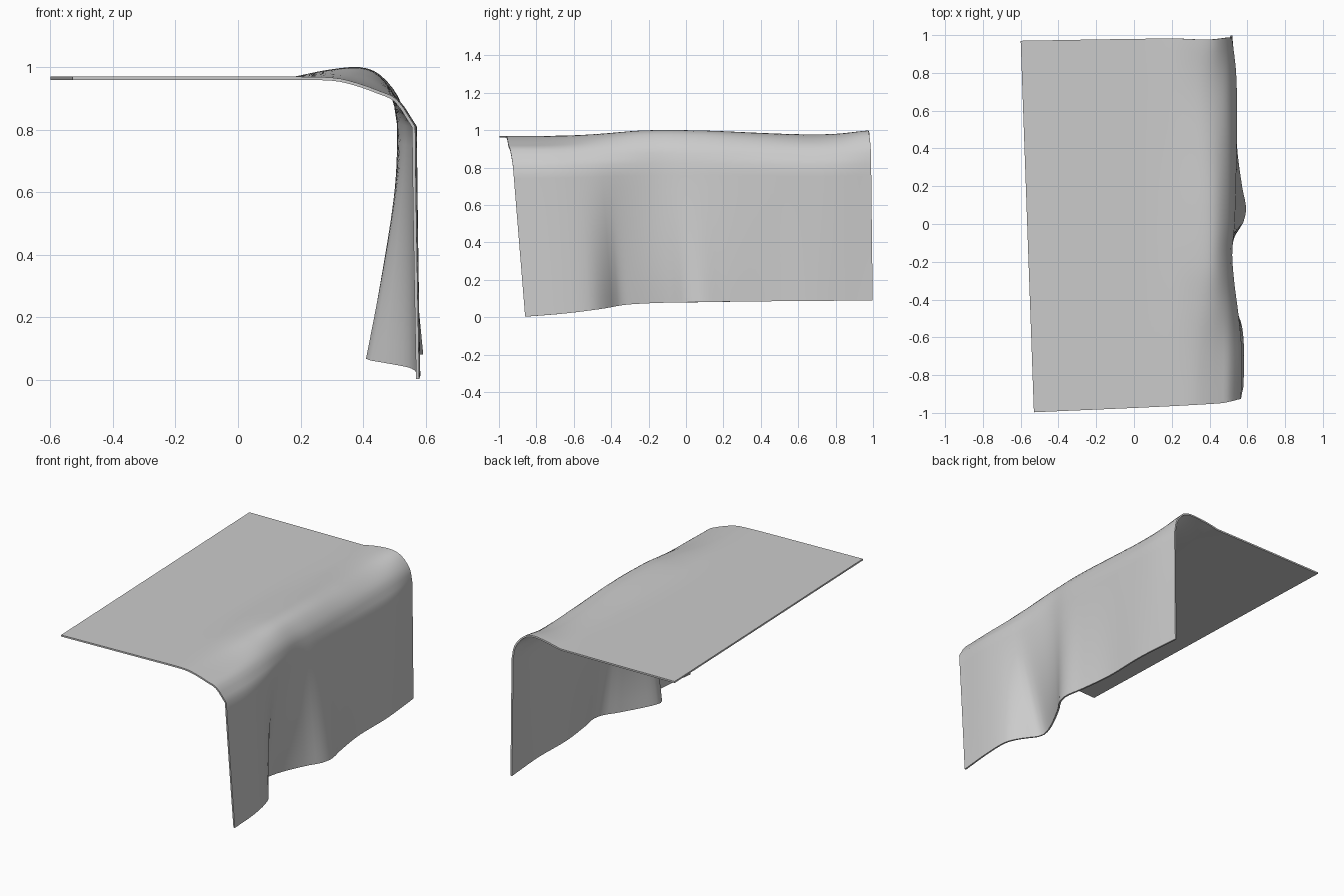
import bpy

if "Cube" in bpy.data.objects:
    bpy.data.objects.remove(bpy.data.objects["Cube"])


def curve(points, t):
    """Smooth (Hermite) interpolation through (t, value) points."""
    n = len(points)
    if t <= points[0][0]:
        return points[0][1]
    if t >= points[-1][0]:
        return points[-1][1]

    def slope(i):
        a, b = points[max(i - 1, 0)], points[min(i + 1, n - 1)]
        return (b[1] - a[1]) / (b[0] - a[0])

    i = max(k for k in range(n - 1) if points[k][0] <= t)
    (t0, a), (t1, b) = points[i], points[i + 1]
    h = t1 - t0
    s = (t - t0) / h
    return (a * (1 + 2 * s) * (1 - s) ** 2 + slope(i) * h * s * (1 - s) ** 2
            + b * s * s * (3 - 2 * s) + slope(i + 1) * h * s * s * (s - 1))


# How the cloth varies along y: ridge lift, drop line x, hem x and hem z
LIFT = [(-0.95, 0), (-0.75, 0.03), (-0.6, 0.18), (-0.4, 0.6), (-0.2, 0.97),
        (0.1, 0.95), (0.4, 0.65), (0.65, 0.42), (0.8, 0.5), (0.97, 0.95)]
DROP_X = [(-0.92, 0.567), (-0.7, 0.572), (-0.5, 0.555), (-0.3, 0.53), (-0.15, 0.52),
          (0, 0.533), (0.3, 0.542), (0.6, 0.545), (0.8, 0.54), (0.99, 0.517)]
HEM_X = [(-0.86, 0.58), (-0.65, 0.582), (-0.5, 0.56), (-0.42, 0.50), (-0.36, 0.43),
         (-0.31, 0.42), (-0.2, 0.46), (-0.05, 0.54), (0.0, 0.575), (0.08, 0.593),
         (0.2, 0.572), (0.42, 0.545), (0.7, 0.545), (1.0, 0.52)]
HEM_Z = [(-0.86, 0.003), (-0.65, 0.02), (-0.45, 0.045), (-0.31, 0.068), (0, 0.08), (1.0, 0.09)]

# Plan outline: front and back y across the width
FRONT_Y = [(-0.6, -1.0), (0.45, -0.95), (0.57, -0.925)]
BACK_Y = [(-0.6, 0.97), (0.2, 0.982), (0.4, 0.976), (0.52, 0.99)]

# Bend profiles: x, z where the cloth is unlifted and fully lifted
FLAT = [(0.18, 0.97), (0.30, 0.967), (0.37, 0.953), (0.45, 0.925), (0.51, 0.895), (0.567, 0.81)]
LIFTED = [(0.18, 0.97), (0.29, 0.992), (0.39, 1.0), (0.455, 0.975), (0.51, 0.905), (0.53, 0.82)]
ROWS, TOP_COLS, BEND_COLS, HANG_COLS = 60, 6, 15, 12


def cloth_row(v):
    y = -0.93 + v * 1.91
    lift, drop_x = curve(LIFT, y), curve(DROP_X, y)
    edge_x = -0.53 - 0.07 * v
    row = []

    def top_point(x, z):
        front, back = curve(FRONT_Y, x), curve(BACK_Y, x)
        row.append((x, front + v * (back - front), z))

    for i in range(TOP_COLS):
        top_point(edge_x + (0.18 - edge_x) * i / TOP_COLS, 0.97)
    bend = []
    for k, (a, b) in enumerate(zip(FLAT, LIFTED)):
        x = a[0] + lift * (b[0] - a[0])
        z = a[1] + lift * (b[1] - a[1])
        shift = drop_x - (0.567 - 0.037 * lift)
        bend.append((x + shift * (k / 5) ** 2, z))
    for i in range(BEND_COLS + 1):
        s = 5 * i / BEND_COLS
        top_point(curve([(k, p[0]) for k, p in enumerate(bend)], s),
                  curve([(k, p[1]) for k, p in enumerate(bend)], s))
    # Hanging side, blending from the bend to the folded hem
    x0, y0, z0 = row[-1]
    hem_y = -0.86 + v * 1.858
    hem_x, hem_z = curve(HEM_X, hem_y), curve(HEM_Z, hem_y)
    for i in range(1, HANG_COLS + 1):
        t = i / HANG_COLS
        row.append((x0 + (hem_x - x0) * t ** 1.25,
                    y0 + (hem_y - y0) * t, z0 + (hem_z - z0) * t))
    return row


# Draped cloth sheet
rows = [cloth_row(j / ROWS) for j in range(ROWS + 1)]
n = len(rows[0])
faces = [(j * n + i, j * n + i + 1, (j + 1) * n + i + 1, (j + 1) * n + i)
         for j in range(ROWS) for i in range(n - 1)]
mesh = bpy.data.meshes.new("draped_cloth")
mesh.from_pydata([p for r in rows for p in r], [], faces)
cloth = bpy.data.objects.new("draped_cloth", mesh)
bpy.context.collection.objects.link(cloth)

# Cloth thickness, added on the inner side
bpy.context.view_layer.objects.active = cloth
cloth.select_set(True)
solid = cloth.modifiers.new("thickness", 'SOLIDIFY')
solid.thickness = 0.01
solid.offset = -1
bpy.ops.object.modifier_apply(modifier=solid.name)
bpy.ops.object.shade_smooth_by_angle(angle=0.7)
